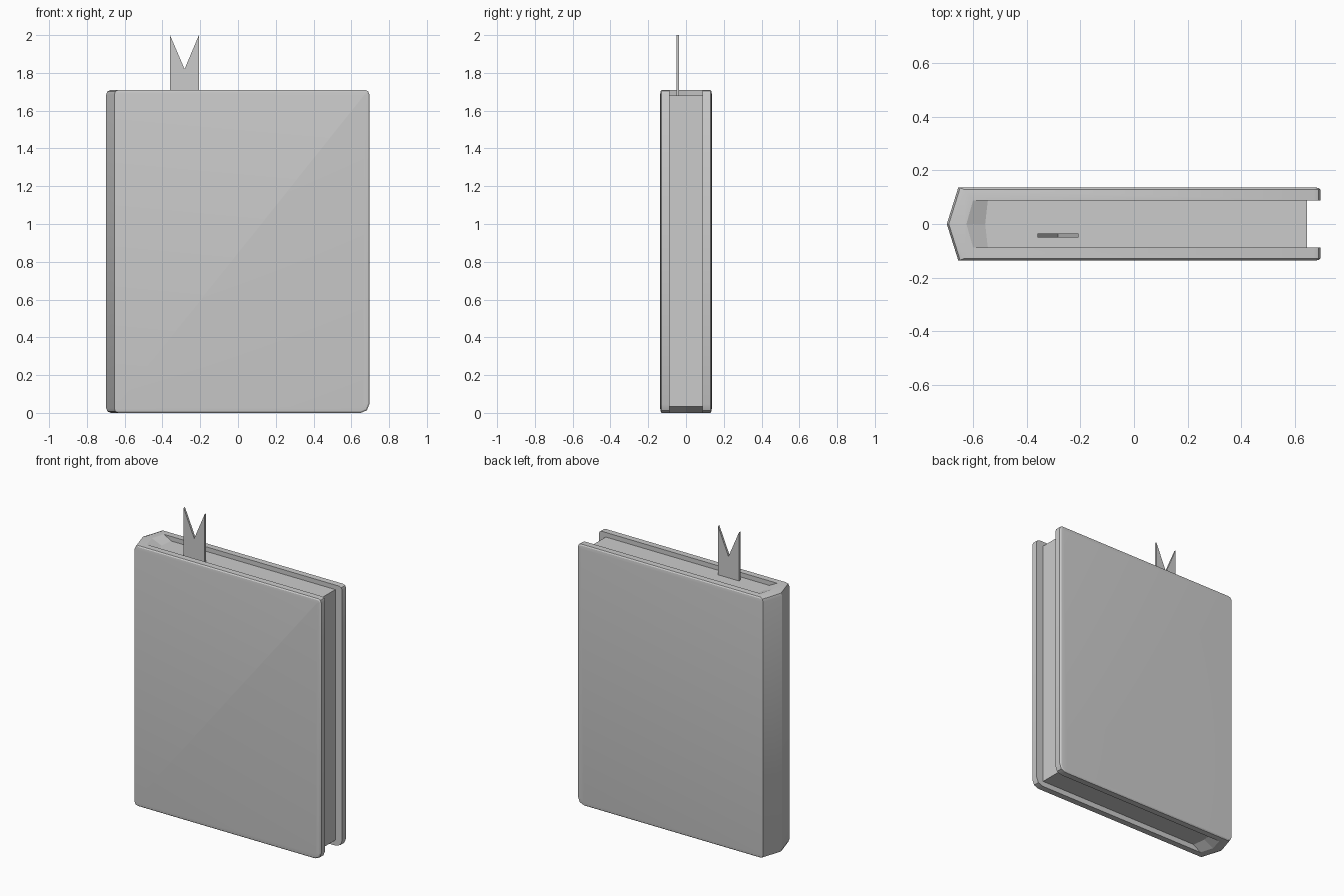
import bpy, bmesh

if "Cube" in bpy.data.objects:
    bpy.data.objects.remove(bpy.data.objects["Cube"])

TOP = 1.71
HALF = 0.137     # half thickness of the book
INNER = 0.088    # inner side of the boards


def finish(name, bm, smooth=False):
    bmesh.ops.recalc_face_normals(bm, faces=bm.faces)
    mesh = bpy.data.meshes.new(name)
    bm.to_mesh(mesh)
    bm.free()
    obj = bpy.data.objects.new(name, mesh)
    bpy.context.collection.objects.link(obj)
    if smooth:
        bpy.ops.object.select_all(action='DESELECT')
        obj.select_set(True)
        bpy.context.view_layer.objects.active = obj
        bpy.ops.object.shade_smooth_by_angle(angle=0.5)
    return obj


def extrude(points, vec):
    bm = bmesh.new()
    face = bm.faces.new([bm.verts.new(p) for p in points])
    res = bmesh.ops.extrude_face_region(bm, geom=[face])
    verts = [g for g in res["geom"] if isinstance(g, bmesh.types.BMVert)]
    bmesh.ops.translate(bm, verts=verts, vec=vec)
    bmesh.ops.recalc_face_normals(bm, faces=bm.faces)
    return bm


# Cover: U-shaped profile with a pointed spine
half = [(0.695, -INNER), (0.695, -HALF), (-0.655, -HALF)]
inner = [(-0.6, INNER), (-0.625, 0), (-0.6, -INNER)]
profile = half + [(-0.698, 0)] + [(x, -y) for x, y in reversed(half)] + inner
bm = extrude([(x, y, 0) for x, y in profile], (0, 0, TOP))

# Cut the free corners of both boards
for low, size in ((True, 0.045), (False, 0.022)):
    corners = [e for e in bm.edges
               if all(v.co.x > 0.69 and (v.co.z < 0.01 if low else v.co.z > TOP - 0.01)
                      for v in e.verts)]
    bmesh.ops.bevel(bm, geom=corners, offset=size, segments=2, profile=0.5,
                    affect='EDGES')

# Shallow bevel round the outside; y is stretched so it stays thin
rim = []
for e in bm.edges:
    a, b = (v.co for v in e.verts)
    outside = all(abs(c.y) > HALF - 0.005 or c.x < -0.65 for c in (a, b))
    fold = a.x < -0.5 and b.x < -0.5 and abs(a.z - b.z) > 0.1
    if outside and not fold:
        rim.append(e)
bmesh.ops.scale(bm, vec=(1, 3, 1), verts=bm.verts)
bmesh.ops.bevel(bm, geom=rim, offset=0.025, segments=2, profile=0.5, affect='EDGES')
bmesh.ops.scale(bm, vec=(1, 1 / 3, 1), verts=bm.verts)
finish("cover", bm, smooth=True)

# Page block
pages = [(0.645, -INNER), (0.645, INNER)] + inner
finish("pages", extrude([(x, y, 0.035) for x, y in pages], (0, 0, 1.645)))

# Sloped lining between spine and pages, at both ends
lining = [(-0.545, INNER), (-0.555, 0), (-0.545, -INNER)]
for name, z_out, z_in in (("top_lining", TOP, 1.681), ("bottom_lining", 0, 0.034)):
    bm = bmesh.new()
    outer = [bm.verts.new((x, y, z_out)) for x, y in inner]
    edge = [bm.verts.new((x, y, z_in)) for x, y in lining]
    for i in range(2):
        f = bm.faces.new((outer[i], outer[i + 1], edge[i + 1], edge[i]))
    finish(name, bm)

# Ribbon bookmark with a notched end
ribbon = [(-0.36, 1.66), (-0.207, 1.66), (-0.207, 2.0), (-0.283, 1.82), (-0.36, 2.0)]
finish("bookmark", extrude([(x, -0.05, z) for x, z in ribbon], (0, 0.014, 0)))
